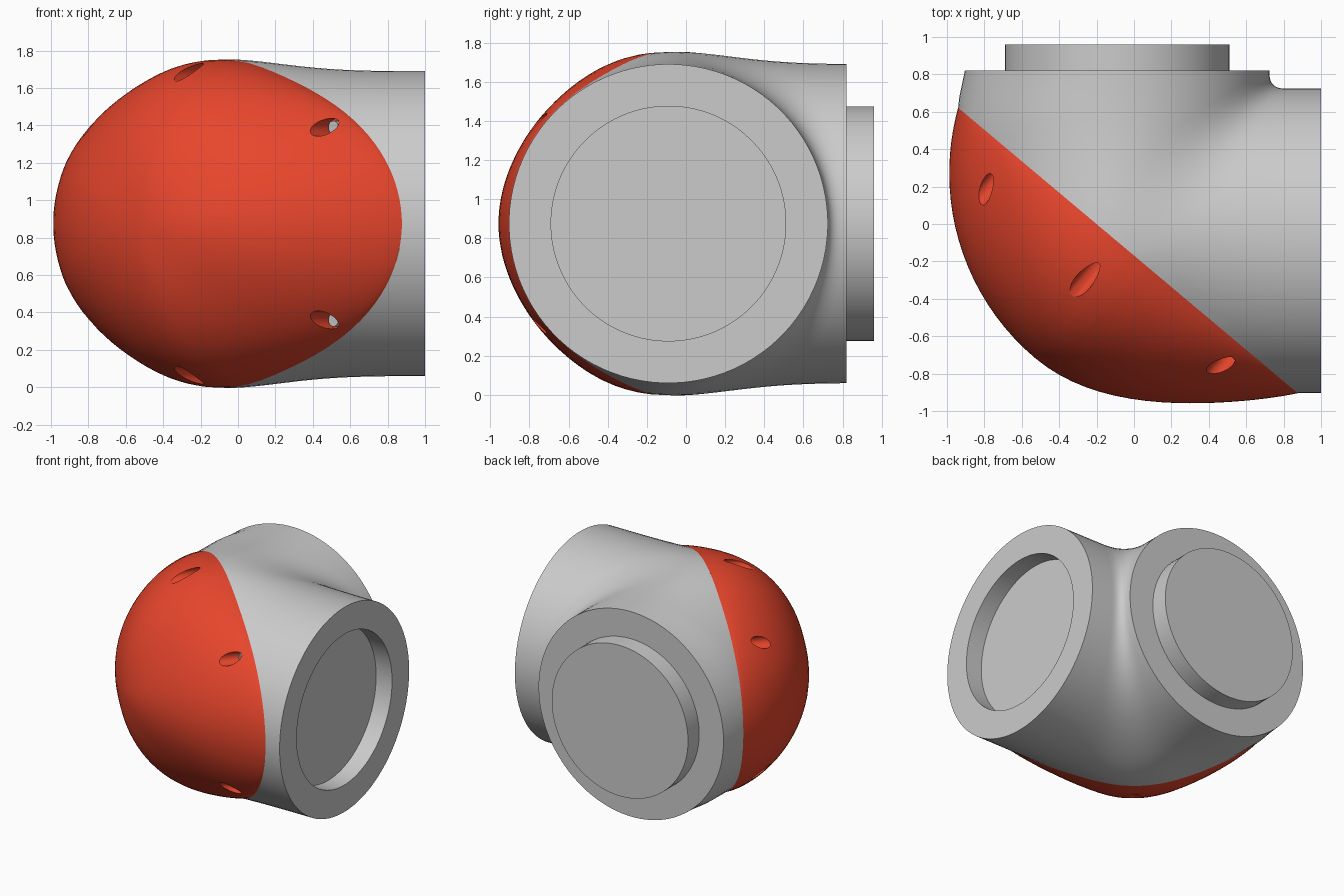
import bpy, bmesh
from math import sin, cos, pi, atan2, exp, sqrt
from mathutils import Vector, Matrix

if "Cube" in bpy.data.objects:
    bpy.data.objects.remove(bpy.data.objects["Cube"])

SEG = 96
AX, ZC, R = -0.09, 0.875, 0.815           # axis offset, axis height, tube radius
PLANE = Vector((-0.04, -0.135, ZC))       # centre of the cover seam
U = Vector((0.765, -0.643, 0)).normalized()
N = Vector((-0.643, -0.765, 0)).normalized()
V = Vector((0, 0, 1))


def smooth(t):
    t = max(0, min(1, t))
    return t * t * (3 - 2 * t)


def finish(bm, name, angle=0.6):
    bmesh.ops.recalc_face_normals(bm, faces=bm.faces)
    me = bpy.data.meshes.new(name)
    bm.to_mesh(me)
    bm.free()
    ob = bpy.data.objects.new(name, me)
    bpy.context.collection.objects.link(ob)
    if angle:
        shade(ob, angle)
    return ob


def shade(ob, angle):
    bpy.ops.object.select_all(action='DESELECT')
    ob.select_set(True)
    bpy.context.view_layer.objects.active = ob
    bpy.ops.object.shade_smooth_by_angle(angle=angle)


def bridge(bm, a, b):
    n = len(a)
    for i in range(n):
        bm.faces.new((a[i], a[(i + 1) % n], b[(i + 1) % n], b[i]))


def elbow_path(th):
    """One line along the elbow at tube angle th: boss end to socket end."""
    c, s = cos(th), sin(th)
    k = AX - R * c
    f = 0.08 + 0.22 * s * s
    if c > 0:
        f *= 1 - c
    f = max(f, 0.01)
    pts = [(k, 0.82 + (k + f - 0.82) * i / 12) for i in range(12)]
    for i in range(11):
        t = i / 10
        pts.append((k + f * t * t, k + f * (1 - t) ** 2))
    pts += [(k + f + (1 - k - f) * i / 12, k) for i in range(1, 13)]
    out = []
    for j, (x, y) in enumerate(pts):
        d2 = (x - AX) ** 2 + (y - AX) ** 2
        h = R * s * (1 + 0.08 * exp(-d2 / 0.2))
        if c > 0 and j < 12:              # slight flare beside the seam
            x -= 0.045 * c * smooth((0.75 - y) / 0.12)
        out.append(Vector((x, y, ZC + h)))
    # boss at the +y end, socket at the +x end
    q, z = AX - 0.6 * c, ZC + 0.6 * s
    return ([Vector((q, 0.96, z)), Vector((q, 0.82, z))] + out +
            [Vector((1, q, z)), Vector((0.86, q, z))])


# Elbow housing, sliced off along the seam
bm = bmesh.new()
paths = [elbow_path(2 * pi * (i + 0.5) / SEG) for i in range(SEG)]
rings = [[bm.verts.new(p[j]) for p in paths] for j in range(len(paths[0]))]
for a, b in zip(rings, rings[1:]):
    bridge(bm, a, b)
bm.faces.new(rings[0])
bm.faces.new(rings[-1])
bmesh.ops.recalc_face_normals(bm, faces=bm.faces)
cut = bmesh.ops.bisect_plane(bm, geom=bm.verts[:] + bm.edges[:] + bm.faces[:],
                             plane_co=PLANE, plane_no=N, clear_outer=True)
seam = [v.co - PLANE for v in cut['geom_cut'] if isinstance(v, bmesh.types.BMVert)]
seam = sorted((atan2(p.dot(V), p.dot(U)), p.dot(U), p.dot(V)) for p in seam)
finish(bm, "elbow_housing")

# Seam outline with near-duplicate points dropped
outline = []
for p in seam:
    if not outline or p[0] - outline[-1][0] > 0.02:
        outline.append(p)

# Domed cover grown from the seam outline
D = 0.76
RAD = (1.189 ** 2 + D * D) / (2 * D)


def dome(rho, phi):
    ell = D * sqrt(max(0, 1 - rho * rho))
    arc = sqrt(RAD ** 2 - (1.189 * rho) ** 2) - (RAD - D)
    w = cos(phi) ** 2
    h = (1 - w) * ell + w * arc
    if cos(phi) > 0:
        h *= 1 - 0.4 * rho * rho * w
    return h


bm = bmesh.new()
rings = []
STEPS = 24
for j in range(STEPS):
    rho = cos(j / STEPS * pi / 2)
    rings.append([bm.verts.new(PLANE + U * u * rho + V * v * rho +
                               N * (dome(rho, phi) if j else 0))
                  for phi, u, v in outline])
for a, b in zip(rings, rings[1:]):
    bridge(bm, a, b)
apex = bm.verts.new(PLANE + N * D)
last = rings[-1]
for i in range(len(last)):
    bm.faces.new((last[i], last[(i + 1) % len(last)], apex))
bm.faces.new(rings[0])
cover = finish(bm, "domed_cover", None)
mat = bpy.data.materials.new("cover_red")
mat.diffuse_color = (0.8, 0.06, 0.025, 1)
mat.use_nodes = True
mat.node_tree.nodes["Principled BSDF"].inputs["Base Color"].default_value = mat.diffuse_color
cover.data.materials.append(mat)


def pins(name, radius, start, end):
    """Six cylinders square to the seam plane, one for each screw."""
    bm = bmesh.new()
    rot = Matrix((U, V, N)).transposed()
    if rot.determinant() < 0:
        rot = Matrix((V, U, N)).transposed()
    for u, v in ((-0.78, 0.515), (-0.065, 0.81), (0.785, 0.515)):
        for sgn in (1, -1):
            pos = PLANE + U * u + V * v * sgn + N * (start + end) / 2
            bmesh.ops.create_cone(bm, cap_ends=True, segments=24, radius1=radius,
                                  radius2=radius, depth=end - start,
                                  matrix=Matrix.Translation(pos) @ rot.to_4x4())
    return finish(bm, name, None)


# Screw holes in the cover
cutter = pins("screw_hole_cutter", 0.048, 0.05, 1.2)
cutter.data.materials.append(mat)
mod = cover.modifiers.new("screw_holes", 'BOOLEAN')
mod.operation = 'DIFFERENCE'
mod.solver = 'EXACT'
mod.object = cutter
bpy.context.view_layer.objects.active = cover
bpy.ops.object.modifier_apply(modifier=mod.name)
bpy.data.objects.remove(cutter)
shade(cover, 0.6)

# Screw heads at the bottom of the holes
pins("screw_heads", 0.035, 0.03, 0.08)
